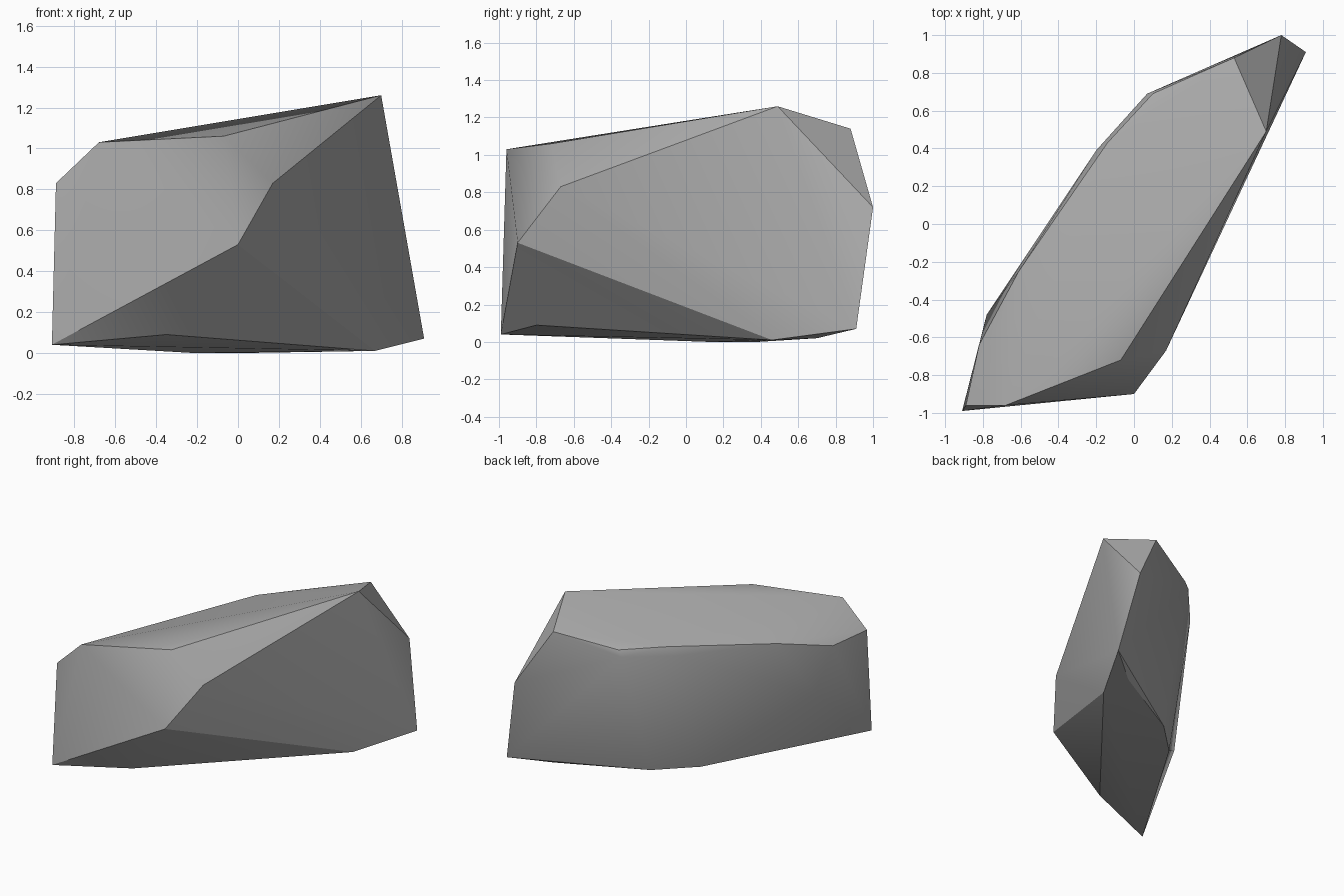
import bpy
import bmesh
from math import radians

# Remove only the default cube
default_cube = bpy.data.objects.get("Cube")
if default_cube:
    bpy.data.objects.remove(default_cube, do_unlink=True)


def flat_material(name, colour):
    material = bpy.data.materials.new(name)
    material.use_nodes = True
    material.diffuse_color = colour
    shader = next(n for n in material.node_tree.nodes if n.type == "BSDF_PRINCIPLED")
    shader.inputs["Base Color"].default_value = colour
    shader.inputs["Roughness"].default_value = 0.9
    return material


def hull_object(name, corner_groups, material, crease):
    """Wrap a set of corner points in a convex, chiselled shell."""
    bm = bmesh.new()
    for group in corner_groups:
        for corner in group:
            bm.verts.new(corner)
    result = bmesh.ops.convex_hull(bm, input=list(bm.verts))
    spare = {e for key in ("geom_interior", "geom_unused") for e in result[key]
             if isinstance(e, bmesh.types.BMVert)}
    bmesh.ops.delete(bm, geom=list(spare), context="VERTS")
    bmesh.ops.recalc_face_normals(bm, faces=list(bm.faces))
    mesh = bpy.data.meshes.new(name)
    bm.to_mesh(mesh)
    bm.free()
    mesh.materials.append(material)
    obj = bpy.data.objects.new(name, mesh)
    bpy.context.collection.objects.link(obj)
    bpy.ops.object.select_all(action="DESELECT")
    obj.select_set(True)
    bpy.context.view_layer.objects.active = obj
    bpy.ops.object.shade_smooth_by_angle(angle=radians(crease))
    return obj


# Peak and the blunt end behind it
peak_end = [(.7, .49, 1.26), (.53, .88, 1.14), (.78, 1, .72), (.91, .91, .07)]

# Front end with its chipped corner
front_end = [(-.07, -.72, 1.06), (-.68, -.96, 1.03), (-.89, -.96, .83),
             (-.91, -.99, .04), (0, -.9, .53), (.17, -.67, .83)]

# Rim of the sloping top along the long back side
back_rim = [(.1, .69, 1.04), (-.14, .43, 1.03), (-.61, -.25, .92), (-.82, -.64, .81)]

# Bulge of the back side just under the rim
back_bulge = [(.07, .69, .99), (-.2, .39, .96), (-.78, -.48, .48)]

# Underside
underside = [(.67, .46, .01), (.64, .7, .02), (.04, .38, 0), (-.22, .13, 0),
             (-.35, -.8, .09)]

stone_grey = flat_material("stone grey", (.42, .42, .42, 1))
hull_object("rock", [peak_end, front_end, back_rim, back_bulge, underside],
            stone_grey, crease=30)
